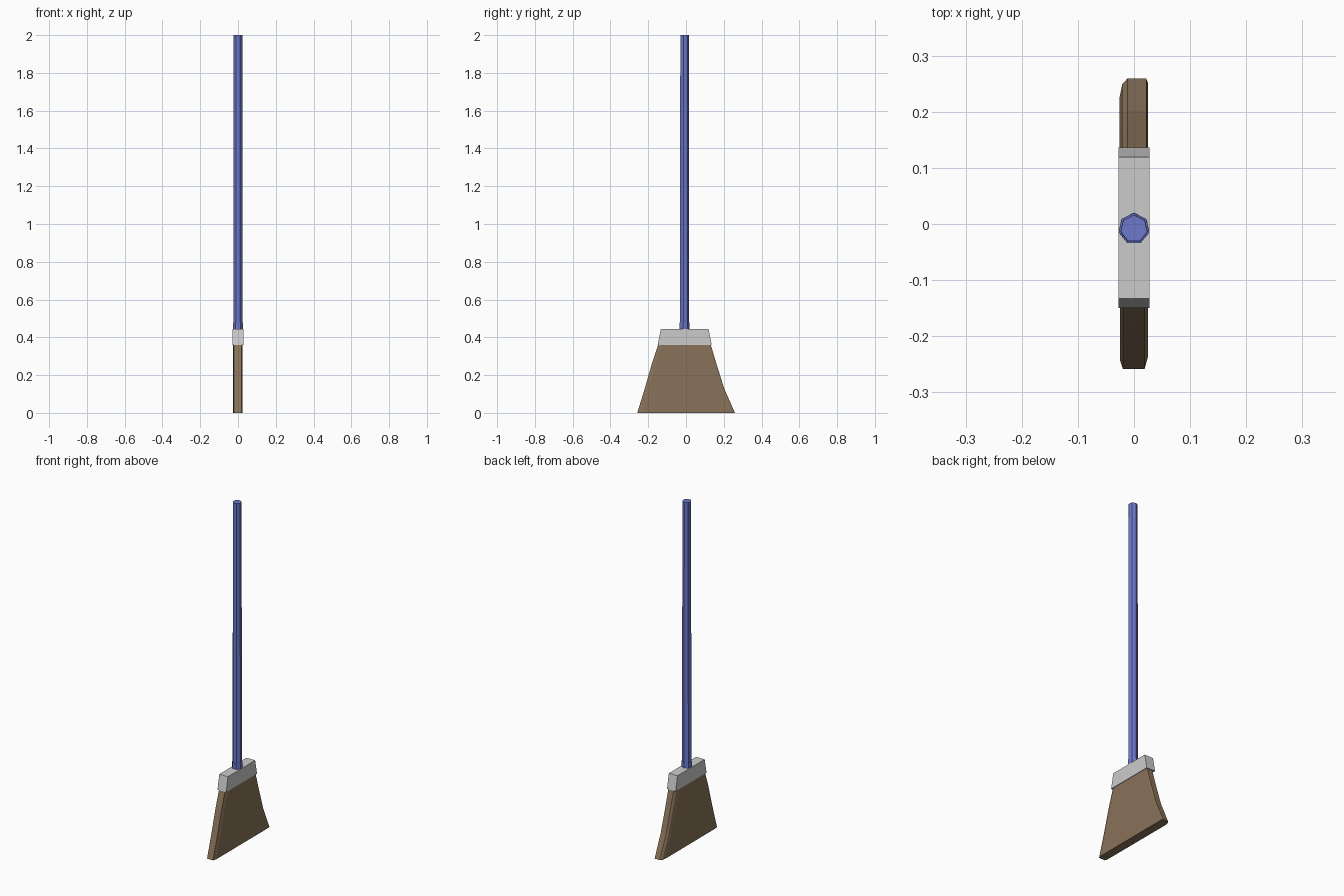
import bpy, bmesh, math

if "Cube" in bpy.data.objects:
    bpy.data.objects.remove(bpy.data.objects["Cube"])


def material(name, rgb):
    m = bpy.data.materials.new(name)
    m.diffuse_color = (*rgb, 1.0)
    m.use_nodes = True
    m.node_tree.nodes["Principled BSDF"].inputs["Base Color"].default_value = m.diffuse_color
    return m


def loft(name, rings, mat):
    """Closed solid skinned through a stack of equal-length rings."""
    bm = bmesh.new()
    loops = [[bm.verts.new(p) for p in ring] for ring in rings]
    n = len(loops[0])
    for a, b in zip(loops, loops[1:]):
        for i in range(n):
            j = (i + 1) % n
            bm.faces.new((a[i], a[j], b[j], b[i]))
    bm.faces.new(loops[0][::-1])
    bm.faces.new(loops[-1])
    bmesh.ops.recalc_face_normals(bm, faces=bm.faces[:])
    mesh = bpy.data.meshes.new(name)
    bm.to_mesh(mesh)
    bm.free()
    mesh.materials.append(mat)
    ob = bpy.data.objects.new(name, mesh)
    bpy.context.collection.objects.link(ob)
    return ob


def heptagon(r, z, cy=-0.0084):
    return [(r * math.sin(2 * math.pi * i / 7),
             cy + r * math.cos(2 * math.pi * i / 7), z) for i in range(7)]


def rectangle(hx, y0, y1, z):
    return [(-hx, y0, z), (hx, y0, z), (hx, y1, z), (-hx, y1, z)]


def bristle_ring(y0, y1, z):
    """Thin section with softened ends; one back corner is more worn."""
    return [(-0.025, y0 + 0.015, z), (-0.020, y0, z),
            (0.019, y0, z), (0.025, y0 + 0.022, z),
            (0.025, y1 - 0.008, z), (0.022, y1, z),
            (-0.012, y1, z), (-0.021, y1 - 0.010, z), (-0.026, y1 - 0.035, z)]


blue = material("handle blue", (0.15, 0.19, 0.60))
grey = material("ferrule light grey", (0.60, 0.60, 0.60))
brown = material("bristle brown", (0.25, 0.17, 0.10))

# Pole and the collar where it enters the head
loft("handle", [heptagon(0.0255, 0.43), heptagon(0.0243, 2.0)], blue)
loft("handle_collar", [heptagon(0.0284, 0.43), heptagon(0.0278, 0.478)], blue)

# Tapered block holding the bristles
loft("ferrule", [rectangle(0.028, -0.150, 0.136, 0.36),
                 rectangle(0.028, -0.133, 0.119, 0.445)], grey)

# Flared bristles, bowing outwards to the floor
loft("bristles", [bristle_ring(-0.258, 0.259, 0.0),
                  bristle_ring(-0.218, 0.202, 0.13),
                  bristle_ring(-0.178, 0.158, 0.27),
                  bristle_ring(-0.146, 0.130, 0.365)], brown)
